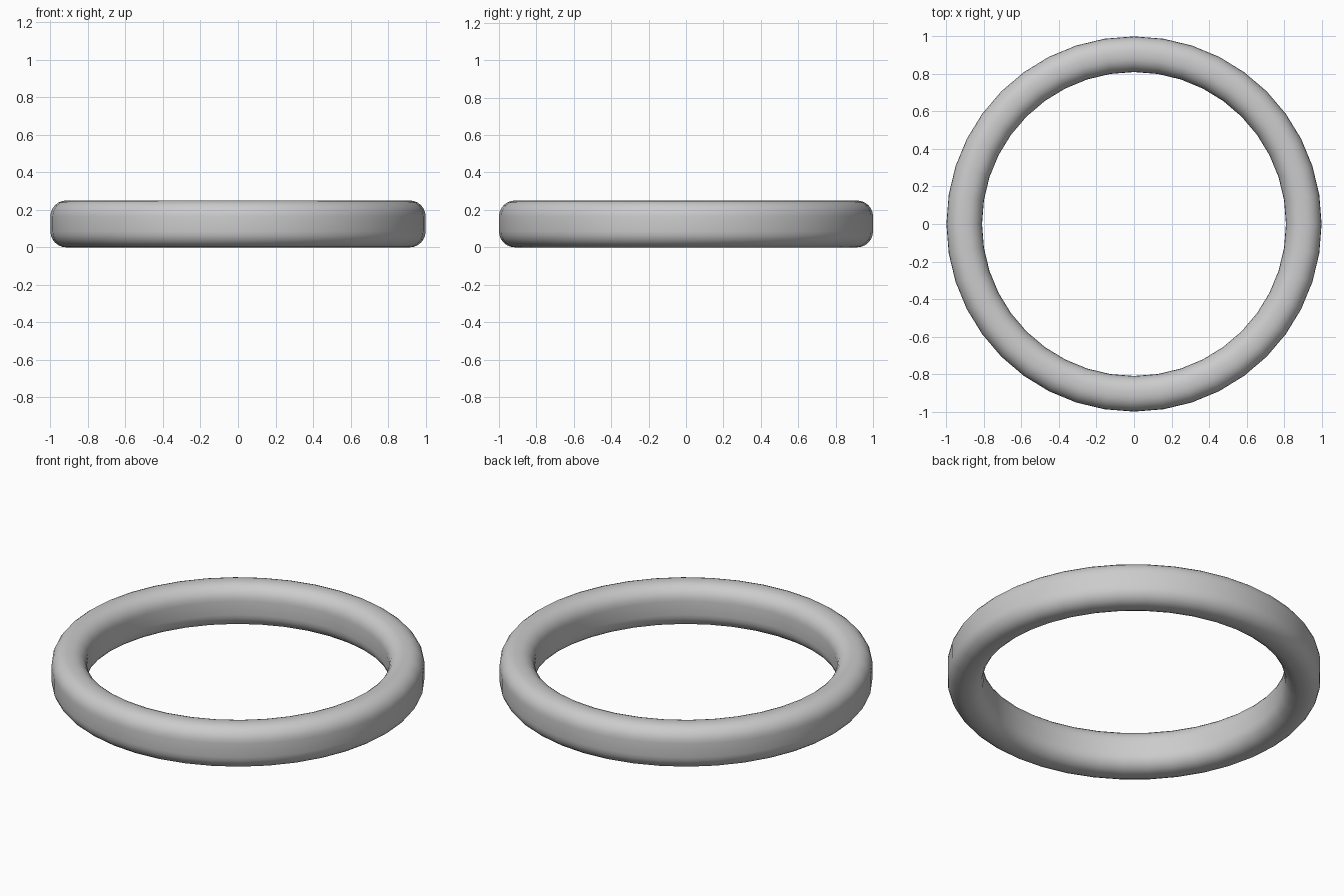
import bpy, bmesh, math

if "Cube" in bpy.data.objects:
    bpy.data.objects.remove(bpy.data.objects["Cube"])

SEGMENTS = 40
R_IN, R_OUT, HEIGHT, FILLET, STEPS = 0.81, 1.0, 0.25, 0.085, 6

# Rounded-rectangle cross-section in the radius/height plane
corners = [(R_OUT - FILLET, HEIGHT - FILLET, 0), (R_IN + FILLET, HEIGHT - FILLET, 90),
           (R_IN + FILLET, FILLET, 180), (R_OUT - FILLET, FILLET, 270)]
profile = []
for r, z, start in corners:
    for i in range(STEPS + 1):
        a = math.radians(start + 90 * i / STEPS)
        profile.append((r + FILLET * math.cos(a), z + FILLET * math.sin(a)))

# Sweep the section around the z axis
bm = bmesh.new()
loops = []
for s in range(SEGMENTS):
    t = math.tau * s / SEGMENTS
    loops.append([bm.verts.new((r * math.cos(t), r * math.sin(t), z)) for r, z in profile])
n = len(profile)
for s in range(SEGMENTS):
    a, b = loops[s], loops[(s + 1) % SEGMENTS]
    for i in range(n):
        j = (i + 1) % n
        bm.faces.new((a[i], b[i], b[j], a[j])).smooth = True
bmesh.ops.recalc_face_normals(bm, faces=bm.faces)

mesh = bpy.data.meshes.new("ring_band")
bm.to_mesh(mesh)
bm.free()
ring = bpy.data.objects.new("ring_band", mesh)
bpy.context.collection.objects.link(ring)
